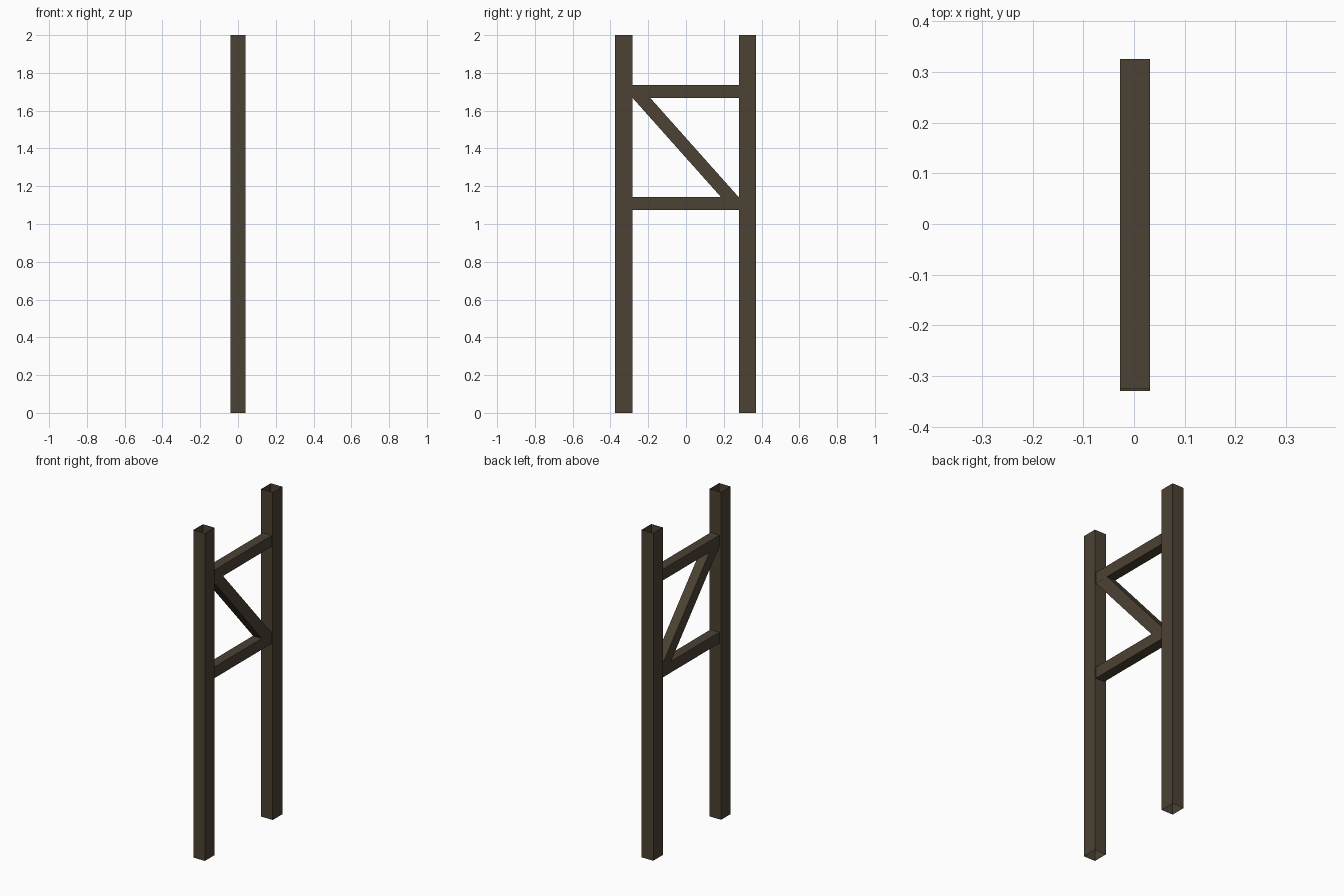
import bpy
from mathutils import Vector

if "Cube" in bpy.data.objects:
    bpy.data.objects.remove(bpy.data.objects["Cube"])

# One dark brown timber colour
wood = bpy.data.materials.new("dark_brown_wood")
wood.diffuse_color = (0.072, 0.054, 0.034, 1.0)
wood.use_nodes = True
wood.node_tree.nodes["Principled BSDF"].inputs["Base Color"].default_value = wood.diffuse_color


def tube(name, start, end, half_x, half_w):
    """Open-ended rectangular beam running between two points in the y-z plane."""
    a, b = Vector(start), Vector(end)
    axis = (b - a).normalized()
    u = Vector((1, 0, 0))
    v = axis.cross(u)
    corners = ((-1, -1), (1, -1), (1, 1), (-1, 1))
    verts = [p + u * half_x * sx + v * half_w * sy
             for p in (a, b) for sx, sy in corners]
    faces = [(i, (i + 1) % 4, (i + 1) % 4 + 4, i + 4) for i in range(4)]
    mesh = bpy.data.meshes.new(name)
    mesh.from_pydata(verts, [], faces)
    mesh.materials.append(wood)
    obj = bpy.data.objects.new(name, mesh)
    bpy.context.collection.objects.link(obj)
    return obj


# Two upright posts, open at top and bottom
for name, y in (("front_post", -0.329), ("back_post", 0.3255)):
    tube(name, (0, y, 0), (0, y, 2), 0.039, 0.046)

# Two horizontal rails ending inside the posts
tube("upper_rail", (0.002, -0.325, 1.701), (0.002, 0.325, 1.701), 0.03, 0.034)
tube("lower_rail", (0.002, -0.329, 1.109), (0.002, 0.325, 1.109), 0.03, 0.034)

# Diagonal brace between the rails
tube("diagonal_brace", (0.002, -0.265, 1.70), (0.002, 0.261, 1.11), 0.0295, 0.035)
